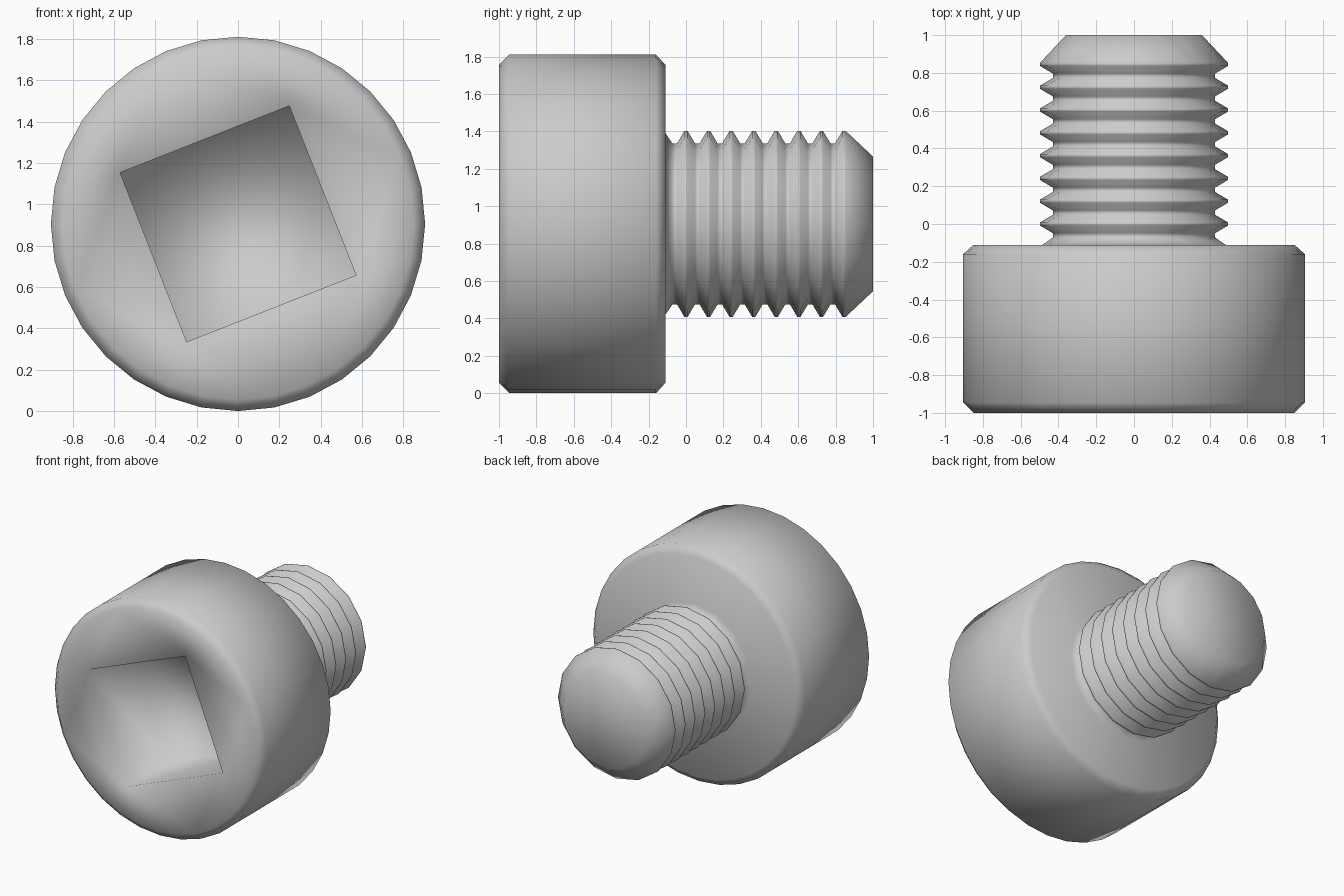
import bpy, bmesh, math

if "Cube" in bpy.data.objects:
    bpy.data.objects.remove(bpy.data.objects["Cube"])

CZ = 0.905          # height of the bolt axis
bm = bmesh.new()


def ring(y, r, n, start=0.0):
    """Closed loop of n verts around the bolt axis."""
    out = []
    for i in range(n):
        a = math.radians(start) + 2 * math.pi * i / n
        out.append(bm.verts.new((r * math.cos(a), y, CZ + r * math.sin(a))))
    return out


def skin(rings):
    """Quad strips between neighbouring rings."""
    for a, b in zip(rings, rings[1:]):
        n = len(a)
        for i in range(n):
            j = (i + 1) % n
            bm.faces.new((a[i], a[j], b[j], b[i]))


def annulus(outer, inner):
    """Flat face between two loops with different vertex counts."""
    edges = []
    for loop in (outer, inner):
        for i, v in enumerate(loop):
            edges.append(bm.edges.get((v, loop[(i + 1) % len(loop)])))
    bmesh.ops.triangle_fill(bm, use_beauty=True, use_dissolve=False, edges=edges)


# Chamfered cap head
head = [ring(y, r, 32) for y, r in
        ((-1, 0.85), (-0.945, 0.905), (-0.16, 0.905), (-0.11, 0.85))]
skin(head)

# Rotated square socket
socket = [ring(y, 0.622, 4, 66.5) for y in (-1, -0.5)]
skin(socket)
bm.faces.new(socket[1])

# Ringed thread with soft crests and roots, then the chamfered tip
PITCH, CREST, ROOT = 0.1207, 0.498, 0.43
profile = [(-0.11, 0.485)]
for k in range(8):
    y = k * PITCH
    profile += [(y - PITCH / 2 - 0.012, ROOT), (y - PITCH / 2 + 0.012, ROOT),
                (y - 0.008, CREST), (y + 0.008, CREST)]
profile.append((1.0, 0.36))
shank = [ring(y, r, 16) for y, r in profile]
skin(shank)
bm.faces.new(shank[-1])

# Front face and underside of the head
annulus(head[0], socket[0])
annulus(head[-1], shank[0])

bmesh.ops.recalc_face_normals(bm, faces=bm.faces)
for f in bm.faces:
    f.smooth = True

mesh = bpy.data.meshes.new("socket_bolt")
bm.to_mesh(mesh)
bm.free()
bolt = bpy.data.objects.new("socket_bolt", mesh)
bpy.context.collection.objects.link(bolt)
